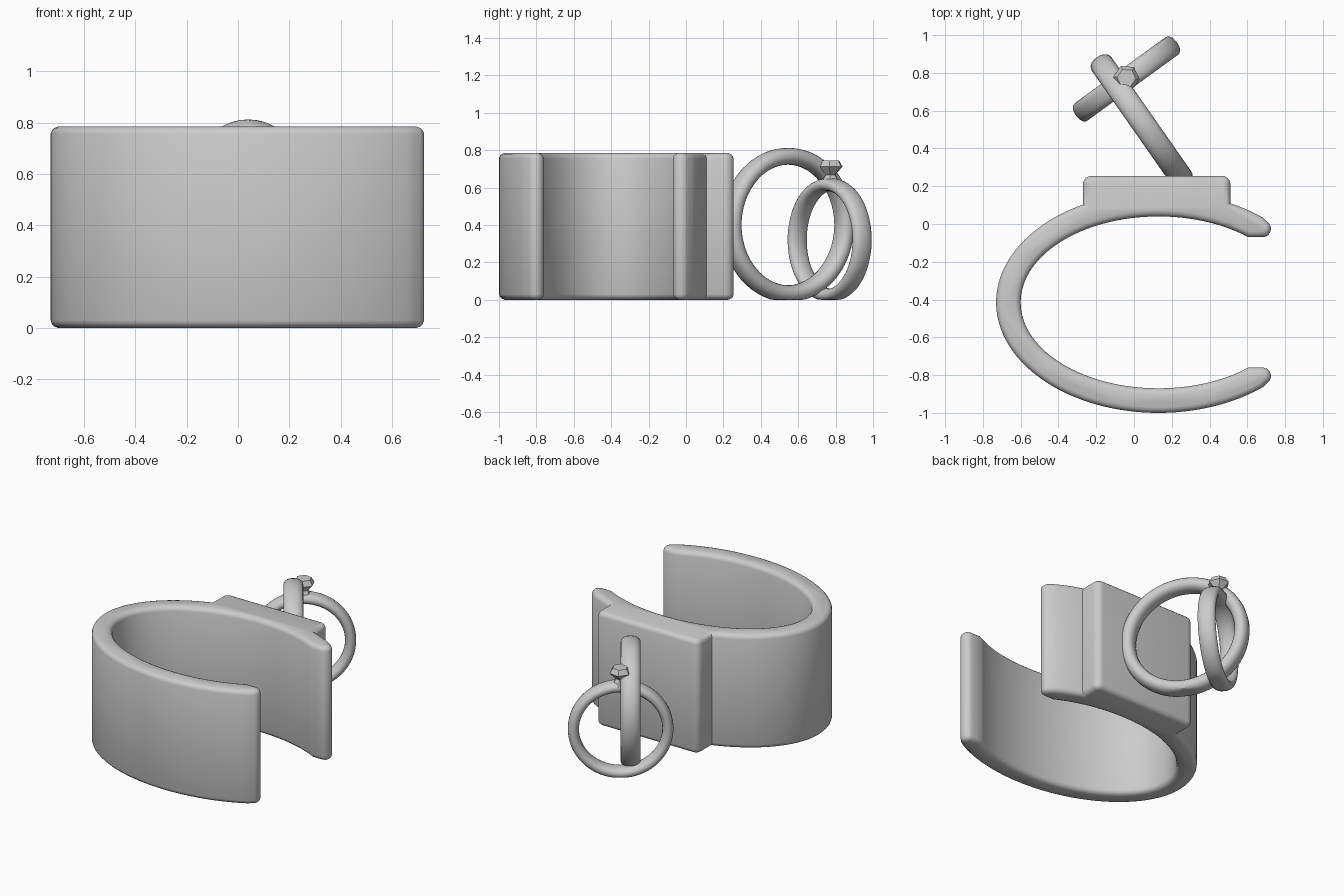
import bpy, bmesh, math
from mathutils import Vector

if "Cube" in bpy.data.objects:
    bpy.data.objects.remove(bpy.data.objects["Cube"])

metal = bpy.data.materials.new("grey metal")
metal.diffuse_color = (0.6, 0.6, 0.6, 1)
metal.use_nodes = True
metal.node_tree.nodes["Principled BSDF"].inputs["Base Color"].default_value = metal.diffuse_color


def finish(name, loops, closed=False, smooth=True):
    """Skin a stack of equal-sized loops; cap the ends or close the stack."""
    bm = bmesh.new()
    rows = [[bm.verts.new(p) for p in loop] for loop in loops]
    n = len(rows[0])
    pairs = list(zip(rows, rows[1:])) + ([(rows[-1], rows[0])] if closed else [])
    for a, b in pairs:
        for i in range(n):
            j = (i + 1) % n
            bm.faces.new((a[i], a[j], b[j], b[i]))
    if not closed:
        bm.faces.new(rows[0][::-1])
        bm.faces.new(rows[-1])
    bmesh.ops.recalc_face_normals(bm, faces=bm.faces)
    mesh = bpy.data.meshes.new(name)
    bm.to_mesh(mesh)
    bm.free()
    mesh.materials.append(metal)
    obj = bpy.data.objects.new(name, mesh)
    bpy.context.collection.objects.link(obj)
    if smooth:
        bpy.ops.object.select_all(action='DESELECT')
        obj.select_set(True)
        bpy.context.view_layer.objects.active = obj
        bpy.ops.object.shade_smooth_by_angle(angle=math.radians(30))
    return obj


def arc(cx, cy, rx, ry, a0, a1, n):
    """Points on an elliptical arc, angles in degrees."""
    out = []
    for i in range(n + 1):
        t = math.radians(a0 + (a1 - a0) * i / n)
        out.append(Vector((cx + rx * math.cos(t), cy + ry * math.sin(t))))
    return out


def inset(profile, d):
    """Move a counter-clockwise profile inward by d with mitred corners."""
    out = []
    for i, p in enumerate(profile):
        e0 = (p - profile[i - 1]).normalized()
        e1 = (profile[(i + 1) % len(profile)] - p).normalized()
        n0, n1 = Vector((-e0.y, e0.x)), Vector((-e1.y, e1.x))
        m = (n0 + n1).normalized()
        out.append(p + m * d / max(m.dot(n0), 0.5))
    return out


# Open oval cuff with a thick rectangular mount at the back
CX, CY = 0.13, -0.415
OUT, INN = (0.86, 0.585), (0.73, 0.455)
profile = (
    arc(CX, CY, *OUT, 50, 63.8, 8)
    + arc(0.465, 0.21, 0.045, 0.045, 0, 90, 6)        # mount corners
    + arc(-0.225, 0.21, 0.045, 0.045, 90, 180, 6)
    + arc(CX, CY, *OUT, 117.7, 310, 90)
    + arc(0.68, -0.805, 0.045, 0.045, -60, 90, 10)    # rounded tip
    + arc(CX, CY, *INN, 310.7, 49.3, 100)
    + arc(0.68, -0.025, 0.045, 0.045, -90, 60, 10))   # rounded tip
H = 0.785
edge = [(0.030, 0.0), (0.015, 0.006), (0.005, 0.016), (0.0, 0.030)]
levels = edge + [(d, H - z) for d, z in reversed(edge)]
finish("cuff", [[(p.x, p.y, z) for p in inset(profile, d)] for d, z in levels])


def ring(name, x, y, z, heading, outer, radial, width):
    """Standing ring with an oval section, flattened where it meets the floor."""
    h = math.radians(heading)
    along = Vector((math.cos(h), math.sin(h), 0))
    side = Vector((-math.sin(h), math.cos(h), 0))
    loops = []
    for i in range(80):
        t = math.tau * i / 80
        out = along * math.cos(t) + Vector((0, 0, math.sin(t)))
        loop = []
        for k in range(20):
            s = math.tau * k / 20
            c, w = math.cos(s), math.sin(s)
            c = math.copysign(abs(c) ** 0.9, c)
            w = math.copysign(abs(w) ** 0.9, w)
            p = Vector((x, y, z)) + out * (outer - radial + radial * c) + side * width * w
            p.z = max(p.z, 0)
            loop.append(p)
        loops.append(loop)
    return finish(name, loops, closed=True)


ring("large_ring", 0.04, 0.545, 0.40, -55, 0.412, 0.045, 0.063)
ring("small_ring", -0.04, 0.768, 0.32, 36, 0.33, 0.035, 0.057)

# Faceted stone on a flared foot, on top of the small ring
stone = [(0.055, 0.625), (0.028, 0.668), (0.07, 0.712), (0.05, 0.745)]
finish("stone", [[(p.x, p.y, z) for p in arc(-0.04, 0.773, r, r, -5, 295, 5)]
                 for r, z in stone], smooth=False)
